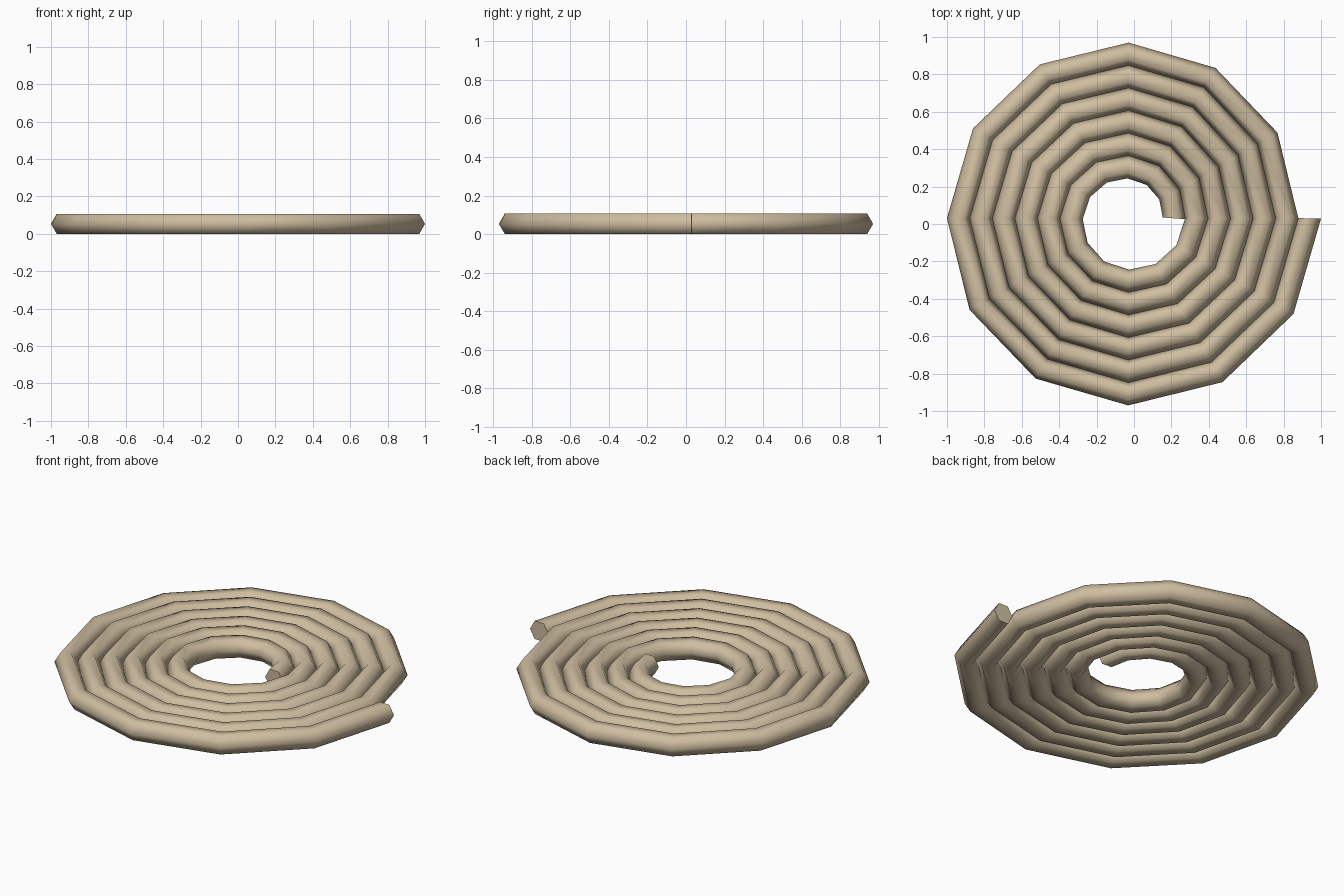
import bpy, bmesh, math
from mathutils import Vector

if "Cube" in bpy.data.objects:
    bpy.data.objects.remove(bpy.data.objects["Cube"])

TURNS, STEPS, SIDES = 6, 12, 6
START, PITCH, R = 0.245, 0.1206, 0.0615
HEIGHT = R * math.sin(math.radians(60))
CENTRE = Vector((-PITCH / 4, PITCH / 4, HEIGHT))

# Flat spiral: a hexagonal section swept along 12 segments per turn
bm = bmesh.new()
rings = []
for i in range(TURNS * STEPS + 1):
    a = 2 * math.pi * i / STEPS
    r = START + PITCH * i / STEPS
    radial = Vector((math.cos(a), math.sin(a), 0))
    around = Vector((-math.sin(a), math.cos(a), 0))
    tangent = (radial * PITCH / (2 * math.pi) + around * r).normalized()
    side = tangent.cross(Vector((0, 0, 1)))
    ring = []
    for k in range(SIDES):
        t = 2 * math.pi * k / SIDES
        offset = side * (R * math.cos(t)) + Vector((0, 0, R * math.sin(t)))
        ring.append(bm.verts.new(CENTRE + radial * r + offset))
    rings.append(ring)

for p, q in zip(rings, rings[1:]):
    for k in range(SIDES):
        n = (k + 1) % SIDES
        bm.faces.new((p[k], p[n], q[n], q[k]))

# Closed rope ends
bm.faces.new(rings[0])
bm.faces.new(rings[-1])
bmesh.ops.recalc_face_normals(bm, faces=bm.faces)

mesh = bpy.data.meshes.new("coiled_rope")
bm.to_mesh(mesh)
bm.free()
rope = bpy.data.objects.new("coiled_rope", mesh)
bpy.context.collection.objects.link(rope)

# Tan rope colour
mat = bpy.data.materials.new("tan_rope")
mat.diffuse_color = (0.62, 0.51, 0.35, 1)
mat.use_nodes = True
mat.node_tree.nodes["Principled BSDF"].inputs["Base Color"].default_value = mat.diffuse_color
mesh.materials.append(mat)

# Smooth tube, sharp end caps
bpy.context.view_layer.objects.active = rope
rope.select_set(True)
bpy.ops.object.shade_smooth_by_angle(angle=math.radians(70))
